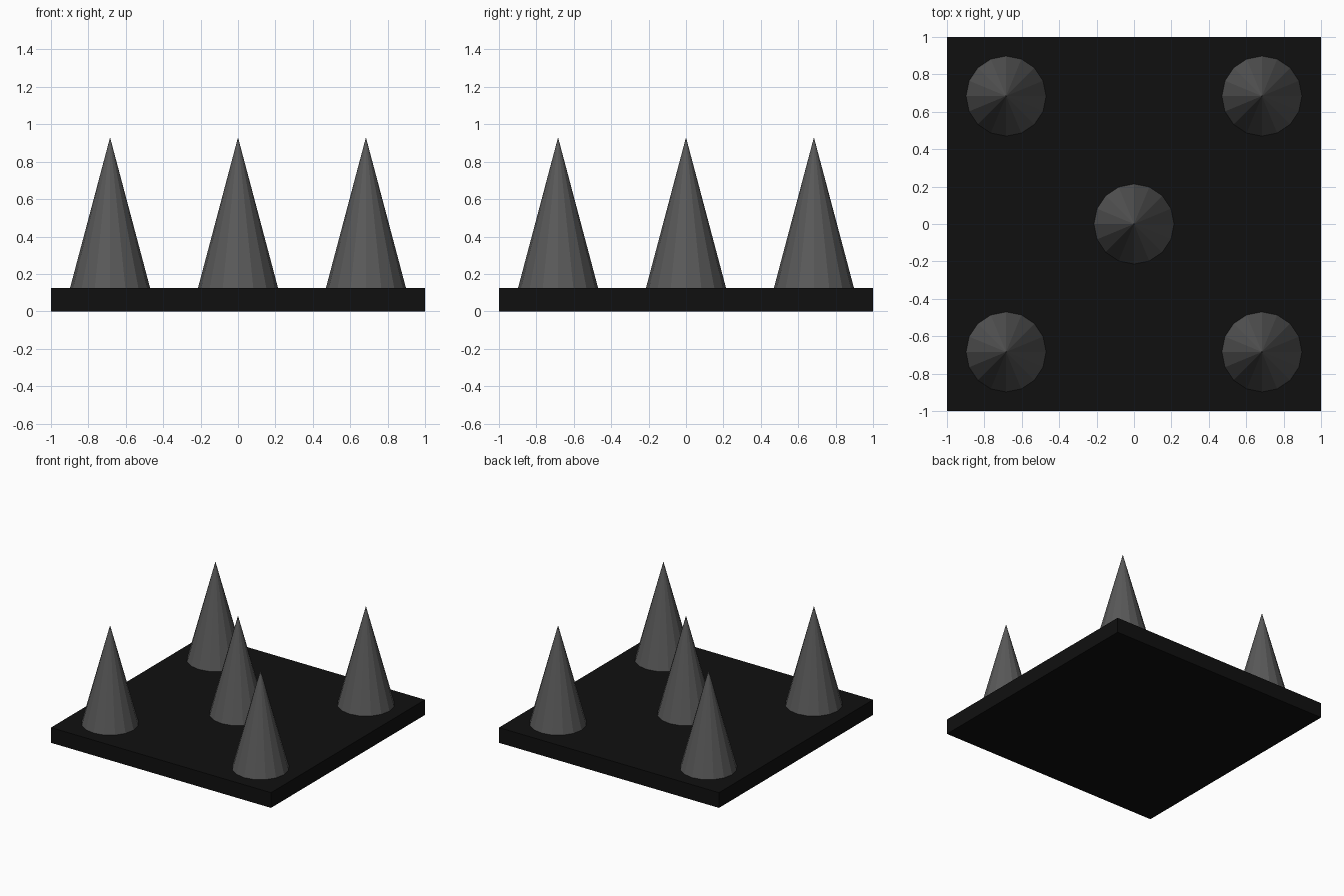
import bpy

if "Cube" in bpy.data.objects:
    bpy.data.objects.remove(bpy.data.objects["Cube"])

BASE_H, TIP_Z = 0.125, 0.93
RADIUS, OFFSET, SIDES = 0.214, 0.684, 16


def material(name, value):
    mat = bpy.data.materials.new(name)
    mat.diffuse_color = (value, value, value, 1)
    mat.use_nodes = True
    mat.node_tree.nodes["Principled BSDF"].inputs["Base Color"].default_value = mat.diffuse_color
    return mat


black = material("black", 0.005)
dark_grey = material("dark_grey", 0.1)

# Square base plate
bpy.ops.mesh.primitive_cube_add(size=1, location=(0, 0, BASE_H / 2))
base = bpy.context.object
base.name = "base_plate"
base.scale = (2, 2, BASE_H)
bpy.ops.object.transform_apply(location=False, rotation=False, scale=True)
base.data.materials.append(black)


# Flat-faced spikes: one in the middle, one near each corner
def spike(name, x, y):
    height = TIP_Z - BASE_H
    bpy.ops.mesh.primitive_cone_add(vertices=SIDES, radius1=RADIUS, radius2=0,
                                    depth=height,
                                    location=(x, y, BASE_H + height / 2))
    obj = bpy.context.object
    obj.name = name
    obj.data.materials.append(dark_grey)


spike("spike_centre", 0, 0)
for x_side, sx in (("left", -1), ("right", 1)):
    for y_side, sy in (("front", -1), ("back", 1)):
        spike(f"spike_{y_side}_{x_side}", sx * OFFSET, sy * OFFSET)
